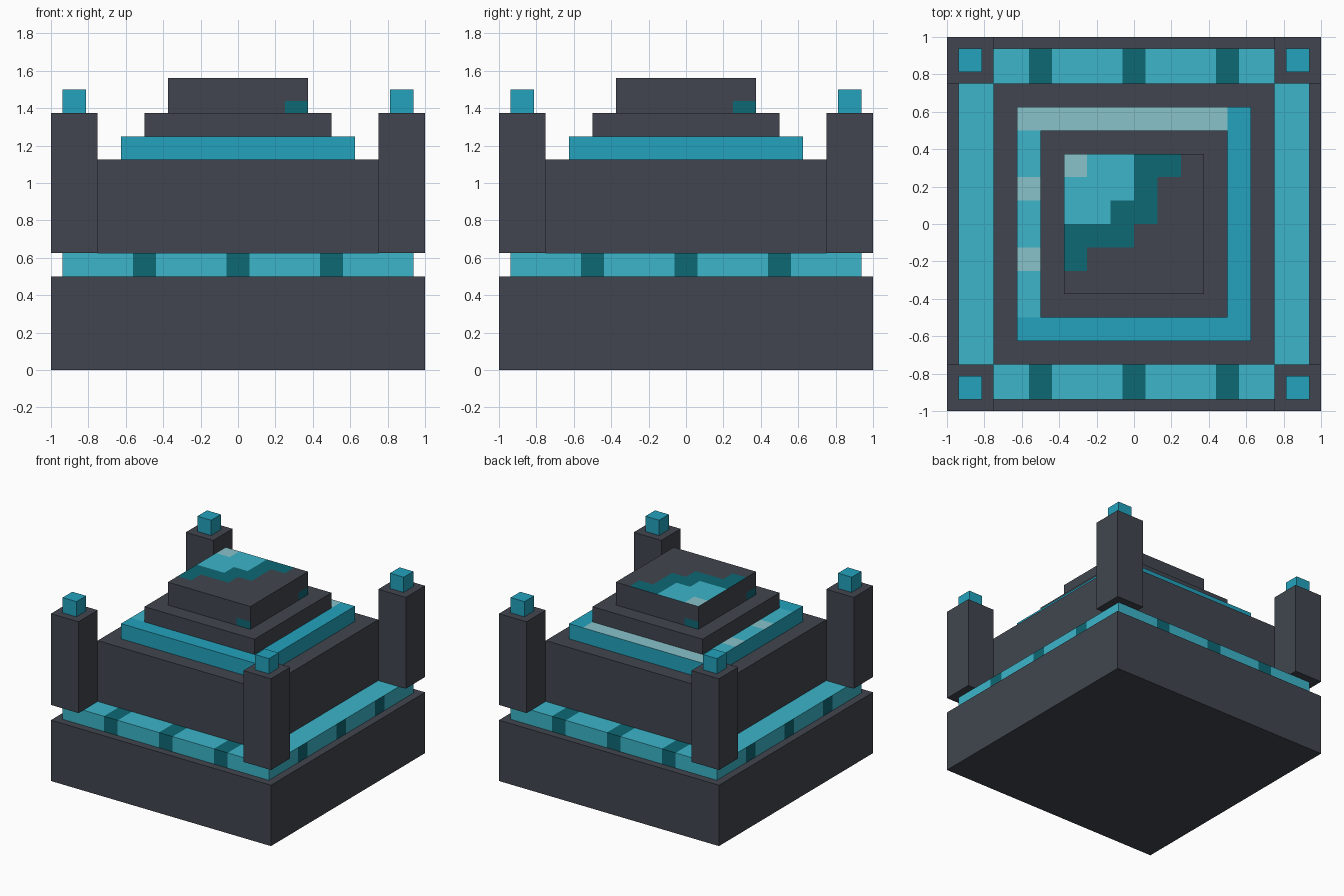
import bpy
import bmesh
from mathutils import Vector

if "Cube" in bpy.data.objects:
    bpy.data.objects.remove(bpy.data.objects["Cube"], do_unlink=True)

U = 1 / 16  # one modelling unit


def to_linear(c):
    c /= 255
    return c / 12.92 if c <= 0.04045 else ((c + 0.055) / 1.055) ** 2.4


def make_material(name, rgb):
    mat = bpy.data.materials.new(name)
    mat.use_nodes = True
    colour = [to_linear(c) for c in rgb] + [1]
    mat.diffuse_color = colour
    bsdf = mat.node_tree.nodes["Principled BSDF"]
    bsdf.inputs["Base Color"].default_value = colour
    return mat


MATS = {name: make_material(name, rgb) for name, rgb in {
    "slate": (65, 69, 78),
    "cyan": (35, 162, 189),
    "light_cyan": (60, 181, 201),
    "deep_teal": (13, 104, 117),
    "pale_cyan": (136, 194, 202),
}.items()}


def box(name, half, z0, z1, paint, centre=(0, 0), cuts=((), (), ())):
    """Square block in units; paint is a material name or rule(centre, normal)."""
    bm = bmesh.new()
    bmesh.ops.create_cube(bm, size=1)
    for v in bm.verts:
        v.co = Vector((v.co.x * 2 * half + centre[0], v.co.y * 2 * half + centre[1],
                       z0 + (v.co.z + 0.5) * (z1 - z0)))
    for axis, positions in enumerate(cuts):
        normal = Vector([float(i == axis) for i in range(3)])
        for p in positions:
            bmesh.ops.bisect_plane(bm, geom=bm.verts[:] + bm.edges[:] + bm.faces[:],
                                   plane_co=normal * p, plane_no=normal)
    bm.normal_update()
    mesh = bpy.data.meshes.new(name)
    slots = []
    for f in bm.faces:
        key = paint if isinstance(paint, str) else paint(f.calc_center_median(), f.normal)
        if key not in slots:
            slots.append(key)
            mesh.materials.append(MATS[key])
        f.material_index = slots.index(key)
    bmesh.ops.scale(bm, vec=(U, U, U), verts=bm.verts)
    bm.to_mesh(mesh)
    bm.free()
    obj = bpy.data.objects.new(name, mesh)
    bpy.context.collection.objects.link(obj)
    return obj


# Striped band: stripes wrap over the top along x only
def band_paint(c, n):
    along = c.y if abs(n.x) > 0.5 else c.x
    return "deep_teal" if any(abs(along - s) < 1 for s in (-8, 0, 8)) else "light_cyan"


# Slab: cyan, with paler patches on its back and -x top borders
def slab_paint(c, n):
    if n.z < 0.5 or c.x > 8 or c.y < -8:
        return "cyan"
    if c.y > 8 or (c.x < -8 and 2 < abs(c.y) < 4):
        return "pale_cyan"
    return "light_cyan"


# Crown: stepped reflection on top, one small patch at each side's right end
TOP_ROWS = ["pllttk", "llltkk", "llttkk", "tttkkk", "tkkkkk", "kkkkkk"]
KEYS = {"p": "pale_cyan", "l": "light_cyan", "t": "deep_teal", "k": "slate"}


def crown_paint(c, n):
    if n.z > 0.5:
        return KEYS[TOP_ROWS[int((6 - c.y) // 2)][int((c.x + 6) // 2)]]
    right_end = c.y * n.x - c.x * n.y
    return "deep_teal" if abs(n.z) < 0.5 and c.z < 23 and right_end > 4 else "slate"


stripe_cuts = [s + d for s in (-8, 0, 8) for d in (-1, 1)]
crown_cuts = range(-4, 5, 2)

# Stacked tiers
box("base", 16, 0, 8, "slate")
box("striped_band", 15, 8, 10, band_paint, cuts=(stripe_cuts, stripe_cuts, ()))
box("body", 12, 10, 18, "slate")
box("slab", 10, 18, 20, slab_paint, cuts=((-8, 8), (-8, -4, -2, 2, 4, 8), ()))
box("crown_base", 8, 20, 22, "slate")
box("crown", 6, 22, 25, crown_paint, cuts=(crown_cuts, crown_cuts, (23,)))

# Corner posts with cube finials
for sx, side in ((-1, "right"), (1, "left")):
    for sy, end in ((-1, "front"), (1, "back")):
        corner = (14 * sx, 14 * sy)
        box(f"post_{end}_{side}", 2, 10, 22, "slate", corner)
        box(f"finial_{end}_{side}", 1, 22, 24, "cyan", corner)
